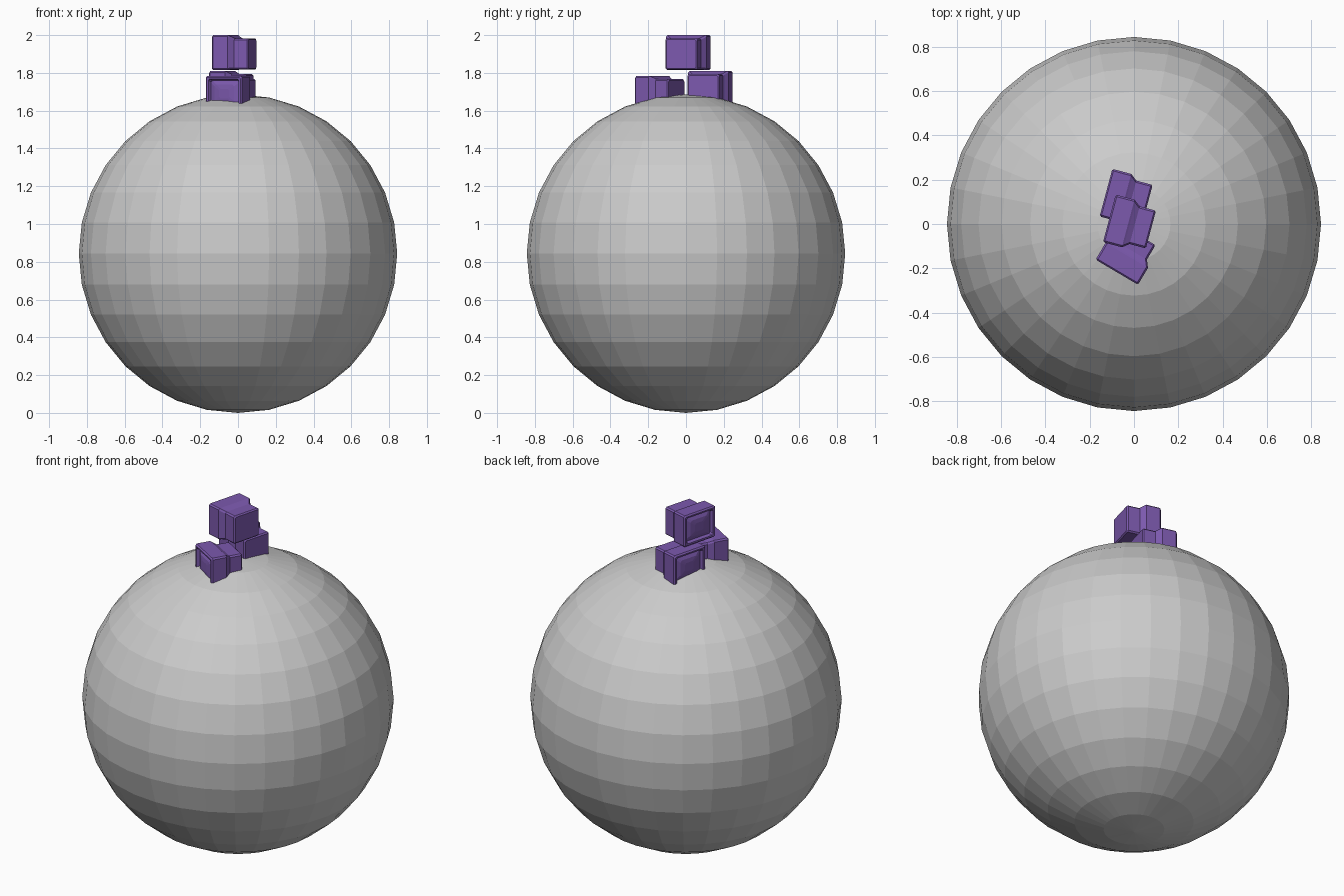
import bpy, bmesh
from math import radians

if "Cube" in bpy.data.objects:
    bpy.data.objects.remove(bpy.data.objects["Cube"])

purple = bpy.data.materials.new("purple_plastic")
purple.diffuse_color = (0.2, 0.1, 0.42, 1)
purple.use_nodes = True
purple.node_tree.nodes["Principled BSDF"].inputs["Base Color"].default_value = purple.diffuse_color

# Large low-poly ball
R = 0.843
bpy.ops.mesh.primitive_uv_sphere_add(segments=32, ring_count=16, radius=R, location=(0, 0, R))
bpy.context.object.name = "ball"


def ring(bm, y, hw, lo, hi, c):
    """Rectangle with chamfered corners, in the plane at depth y."""
    pts = [(-hw + c, lo), (hw - c, lo), (hw, lo + c), (hw, hi - c),
           (hw - c, hi), (-hw + c, hi), (-hw, hi - c), (-hw, lo + c)]
    return [bm.verts.new((x, y, z)) for x, z in pts]


# Half width, low, high and corner of each section: curved screen, bezel, case, rear tube housing
SECTIONS = [
    (-0.107, 0.030, 0.067, 0.118, 0.008),
    (-0.104, 0.060, 0.044, 0.141, 0.010),
    (-0.096, 0.080, 0.029, 0.156, 0.010),
    (-0.094, 0.086, 0.023, 0.162, 0.008),
    (-0.112, 0.093, 0.016, 0.169, 0.006),
    (-0.113, 0.104, 0.007, 0.178, 0.006),
    (-0.106, 0.111, 0.000, 0.186, 0.008),
    (-0.025, 0.111, 0.000, 0.186, 0.008),
    (-0.017, 0.105, 0.003, 0.181, 0.008),
    (0.005, 0.088, 0.003, 0.169, 0.008),
    (0.074, 0.088, 0.003, 0.169, 0.008),
    (0.081, 0.081, 0.010, 0.162, 0.006),
]


def television(name, loc, angle):
    bm = bmesh.new()
    rings = [ring(bm, *s) for s in SECTIONS]
    for a, b in zip(rings, rings[1:]):
        for i in range(8):
            j = (i + 1) % 8
            bm.faces.new((a[i], a[j], b[j], b[i]))
    bm.faces.new(rings[0])
    bm.faces.new(rings[-1])
    bmesh.ops.recalc_face_normals(bm, faces=bm.faces)
    mesh = bpy.data.meshes.new(name)
    bm.to_mesh(mesh)
    bm.free()
    mesh.materials.append(purple)
    ob = bpy.data.objects.new(name, mesh)
    ob.location = loc
    ob.rotation_euler.z = radians(angle)
    bpy.context.collection.objects.link(ob)


# Three stacked sets on top of the ball
television("television_top", (-0.002, -0.004, 1.814), -105)
television("television_back", (-0.017, 0.112, 1.624), -105)
television("television_front", (-0.02, -0.12, 1.598), -30.6)
